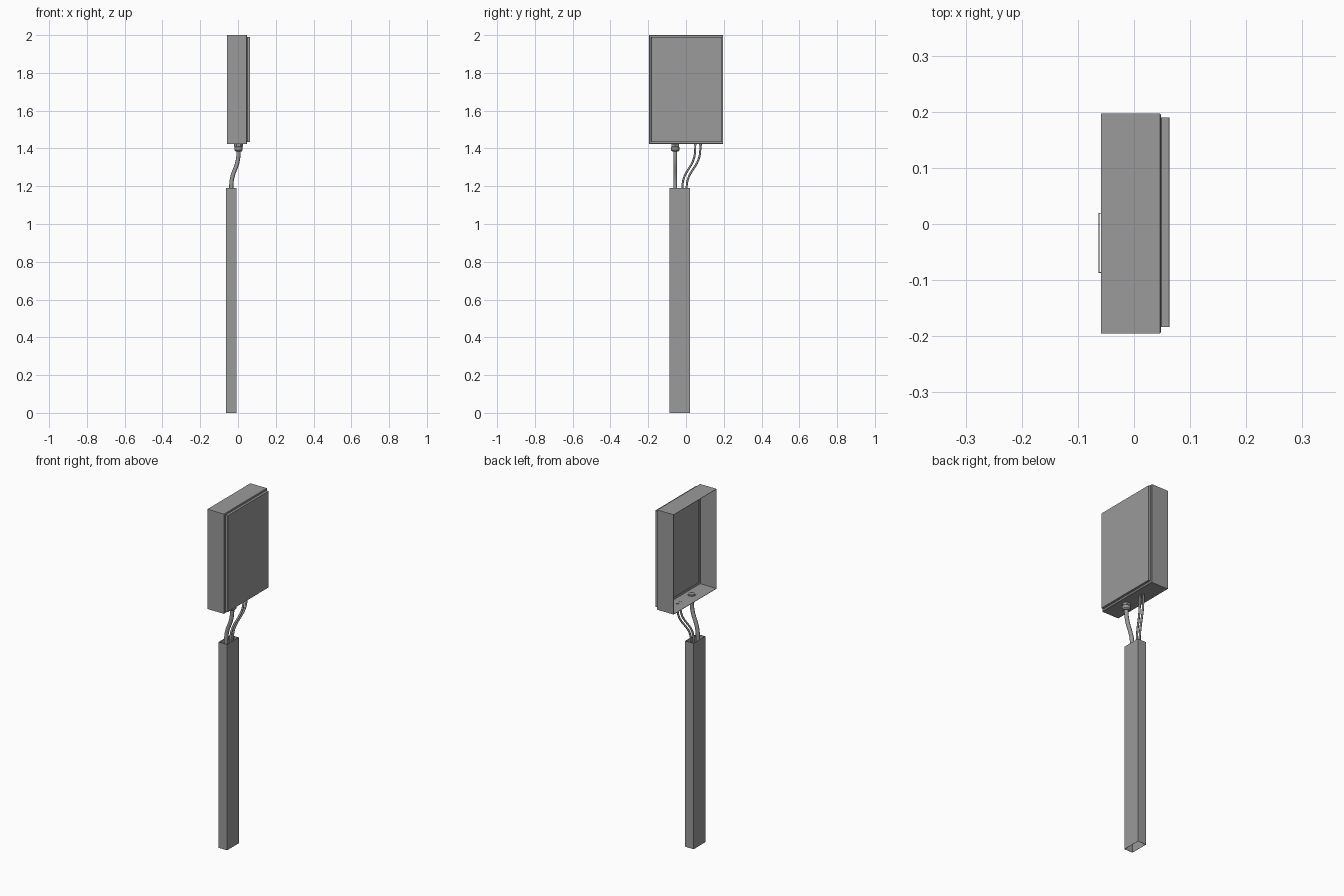
import bpy, bmesh, math
from mathutils import Vector

if "Cube" in bpy.data.objects:
    bpy.data.objects.remove(bpy.data.objects["Cube"])

# Dark grey paint shared by every part
GREY = bpy.data.materials.new("dark_grey")
GREY.diffuse_color = (0.325, 0.325, 0.325, 1)
GREY.use_nodes = True
GREY.node_tree.nodes["Principled BSDF"].inputs["Base Color"].default_value = GREY.diffuse_color


def finish(name, bm, smooth=False):
    bmesh.ops.recalc_face_normals(bm, faces=bm.faces)
    me = bpy.data.meshes.new(name)
    bm.to_mesh(me)
    bm.free()
    me.materials.append(GREY)
    ob = bpy.data.objects.new(name, me)
    bpy.context.collection.objects.link(ob)
    if smooth:
        bpy.context.view_layer.objects.active = ob
        ob.select_set(True)
        bpy.ops.object.shade_smooth_by_angle(angle=math.radians(35))
        ob.select_set(False)
    return ob


def block(name, lo, hi, bevel=0.0):
    bm = bmesh.new()
    bmesh.ops.create_cube(bm, size=1)
    for v in bm.verts:
        v.co = Vector([lo[i] + (v.co[i] + 0.5) * (hi[i] - lo[i]) for i in range(3)])
    if bevel:
        bmesh.ops.bevel(bm, geom=bm.edges[:], offset=bevel, segments=1, affect='EDGES')
    return finish(name, bm)


def shell(sections):
    """Skin a closed loop of equal-length rings."""
    bm = bmesh.new()
    rings = [[bm.verts.new(p) for p in s] for s in sections]
    n, m = len(rings[0]), len(rings)
    for k in range(m):
        a, b = rings[k], rings[(k + 1) % m]
        for i in range(n):
            j = (i + 1) % n
            bm.faces.new((a[i], a[j], b[j], b[i]))
    return bm


def rect_x(x, inset):
    y0, y1, z0, z1 = -0.195 + inset, 0.197 - inset, 1.423 + inset, 2.0 - inset
    return [(x, y0, z0), (x, y1, z0), (x, y1, z1), (x, y0, z1)]


def rect_z(z, inset):
    x0, x1, y0, y1 = -0.063 + inset, -0.009 - inset, -0.087 + inset, 0.02 - inset
    return [(x0, y0, z), (x1, y0, z), (x1, y1, z), (x0, y1, z)]


def lathe(name, cx, cy, profile, sides=16):
    """Closed ring profile of (radius, z) turned about a vertical axis."""
    secs = [[(cx + r * math.cos(2 * math.pi * i / sides),
              cy + r * math.sin(2 * math.pi * i / sides), z) for i in range(sides)]
            for r, z in profile]
    return finish(name, shell(secs), smooth=sides > 6)


def cable(name, start, end, radius, z_bend):
    """S-bent cable, vertical at both ends."""
    cu = bpy.data.curves.new(name, 'CURVE')
    cu.dimensions = '3D'
    cu.bevel_depth = radius
    cu.bevel_resolution = 3
    cu.resolution_u = 12
    cu.use_fill_caps = True
    cu.materials.append(GREY)
    sp = cu.splines.new('BEZIER')
    lo, hi = z_bend
    pts = [start, (start[0], start[1], lo), (end[0], end[1], hi), end]
    sp.bezier_points.add(3)
    h = (hi - lo) * 0.5
    for bp, p, (a, b) in zip(sp.bezier_points, pts,
                             [(.01, .005), (.005, h), (h, .005), (.005, .005)]):
        bp.co = p
        bp.handle_left = (p[0], p[1], p[2] - a)
        bp.handle_right = (p[0], p[1], p[2] + b)
    ob = bpy.data.objects.new(name, cu)
    bpy.context.collection.objects.link(ob)


# Cabinet: open at the back, folded lip around the front opening
finish("cabinet", shell([
    rect_x(-0.059, 0), rect_x(0.046, 0), rect_x(0.048, 0.002), rect_x(0.048, 0.014),
    rect_x(0.044, 0.014), rect_x(0.044, 0.002), rect_x(-0.059, 0.002)]))

# Door, standing proud of the cabinet with a narrow seal behind it
block("door", (0.0485, -0.184, 1.433), (0.063, 0.190, 1.990), 0.0006)
block("door_seal", (0.046, -0.182, 1.435), (0.049, 0.188, 1.988))

# Square cable duct, open at top and bottom
finish("duct", shell([
    rect_z(0, 0), rect_z(1.19, 0), rect_z(1.19, 0.0015), rect_z(0, 0.0015)]))

# Main cable with its gland and nuts
GX, GY = 0.003, -0.057
cable("main_cable", (-0.036, GY, 1.15), (GX, GY, 1.43), 0.011, (1.19, 1.385))
lathe("gland_body", GX, GY, [(0.010, 1.385), (0.017, 1.385), (0.022, 1.391), (0.022, 1.408),
                             (0.017, 1.411), (0.017, 1.431), (0.010, 1.431)])
lathe("gland_nut", GX, GY, [(0.012, 1.411), (0.023, 1.411), (0.023, 1.4235), (0.012, 1.4235)], 6)
lathe("gland_locknut", GX, GY, [(0.012, 1.4245), (0.022, 1.4245), (0.022, 1.428), (0.012, 1.428)])

# Two thin cables with small grommets
for i, (y0, y1) in enumerate([(-0.020, 0.049), (0.003, 0.076)]):
    cable(f"thin_cable_{i + 1}", (-0.035, y0, 1.15), (0.002, y1, 1.427), 0.0055, (1.185, 1.40))
    lathe(f"grommet_{i + 1}", 0.002, y1,
          [(0.005, 1.416), (0.0075, 1.416), (0.0075, 1.427), (0.005, 1.427)], 12)
